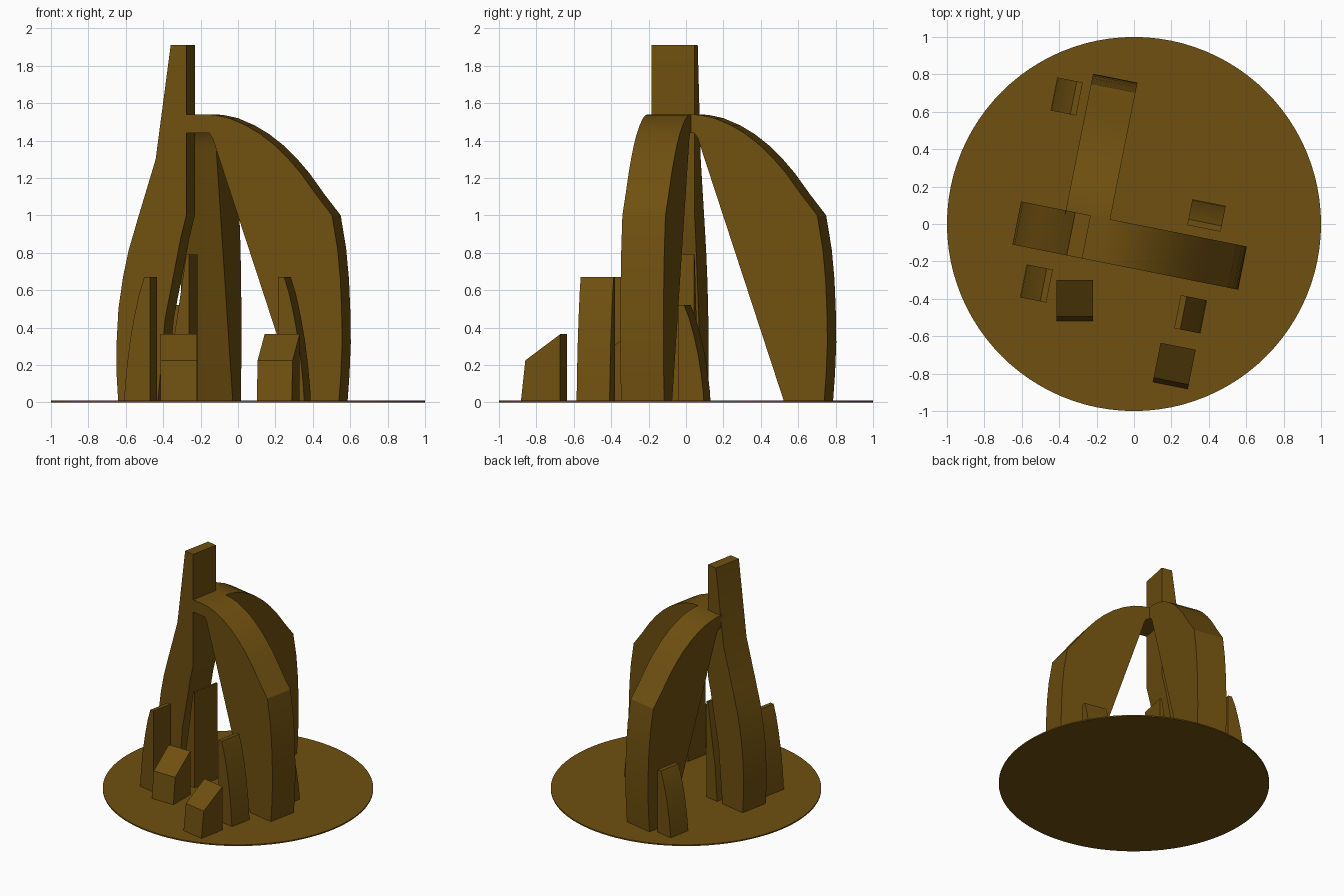
import bpy, bmesh, math

cube = bpy.data.objects.get("Cube")
if cube:
    bpy.data.objects.remove(cube, do_unlink=True)

bronze = bpy.data.materials.new("dark_bronze")
bronze.use_nodes = True
color = (0.16, 0.08, 0.005, 1)
bronze.diffuse_color = color
bronze.node_tree.nodes["Principled BSDF"].inputs["Base Color"].default_value = color

TURN = math.radians(-11.3)


def finish(name, bm, turn):
    bmesh.ops.recalc_face_normals(bm, faces=bm.faces)
    mesh = bpy.data.meshes.new(name)
    bm.to_mesh(mesh)
    bm.free()
    mesh.materials.append(bronze)
    obj = bpy.data.objects.new(name, mesh)
    bpy.context.collection.objects.link(obj)
    obj.rotation_euler.z = turn
    bpy.ops.object.select_all(action='DESELECT')
    obj.select_set(True)
    bpy.context.view_layer.objects.active = obj
    bpy.ops.object.shade_smooth_by_angle(angle=math.radians(18))
    return obj


def slab(name, profile, start, end, along='x', turn=TURN):
    """Extrude a (distance, height) profile sideways from start to end."""
    bm = bmesh.new()
    place = (lambda d, z: (d, start, z)) if along == 'x' else (lambda d, z: (start, d, z))
    face = bm.faces.new([bm.verts.new(place(d, z)) for d, z in profile])
    move = (0, end - start, 0) if along == 'x' else (end - start, 0, 0)
    out = bmesh.ops.extrude_face_region(bm, geom=[face], use_keep_orig=True)
    verts = [g for g in out["geom"] if isinstance(g, bmesh.types.BMVert)]
    bmesh.ops.translate(bm, verts=verts, vec=move)
    return finish(name, bm, turn)


# round base plate
bm = bmesh.new()
bmesh.ops.create_cone(bm, cap_ends=True, segments=96, radius1=1, radius2=1, depth=0.01)
bmesh.ops.translate(bm, verts=bm.verts, vec=(0, 0, 0.005))
finish("base_plate", bm, 0)

# two curved arch legs sharing one profile
arch = [(0.51, 0), (0.727, 0), (0.738, 0.15), (0.745, 0.32), (0.742, 0.5), (0.735, 0.66),
        (0.72, 0.82), (0.69, 1.0), (0.6, 1.115), (0.52, 1.225), (0.45, 1.305),
        (0.38, 1.373), (0.3, 1.435), (0.22, 1.482), (0.13, 1.52), (0.05, 1.537)]
crown = [(0.02, 1.44), (0.04, 1.41), (0.056, 1.36)]


def arch_profile(shift, root):
    pts = arch + [(0, 1.54), (root, 1.54), (root, 1.44)] + crown
    return [(d + shift, z) for d, z in pts]


slab("side_arch", arch_profile(-0.13, -0.12), -0.235, 0)
slab("back_arch", arch_profile(0, -0.02), -0.372, -0.13, along='y')

# tall tower leg
slab("tower", [(-0.39, 0), (-0.35, 0.45), (-0.316, 0.62), (-0.265, 0.88), (-0.235, 1.0),
               (-0.235, 1.91), (-0.32, 1.91), (-0.402, 1.3), (-0.5, 0.98), (-0.55, 0.81),
               (-0.58, 0.67), (-0.605, 0.5), (-0.616, 0.3), (-0.615, 0.15), (-0.606, 0)],
     -0.235, 0)


# small fins, upright on one side and curved on the other
def fin(name, inner, outer, height, start, end, along='x'):
    curve = [(0.23, 1), (0.42, 0.87), (0.6, 0.7), (0.77, 0.5), (0.9, 0.28), (0.97, 0.12), (1, 0)]
    pts = [(inner, 0), (inner, height)]
    pts += [(inner + (outer - inner) * t, height * h) for t, h in curve]
    slab(name, pts, start, end, along)


fin("front_fin_a", -0.378, -0.52, 0.67, -0.504, -0.324)
fin("front_fin_b", 0.32, 0.462, 0.67, -0.504, -0.324)
fin("back_fin", -0.417, -0.555, 0.52, 0.508, 0.688)
fin("side_fin", 0.05, 0.19, 0.52, 0.28, 0.462, along='y')
slab("inner_fin", [(-0.22, 0), (-0.22, 0.79), (-0.235, 0.79), (-0.275, 0.52),
                   (-0.31, 0.3), (-0.335, 0)], -0.235, 0)


# low blocks with sloped tops
def wedge(name, front, back, start, end, turn):
    slab(name, [(front, 0), (front + 0.025, 0.225), (back, 0.365), (back, 0)],
         start, end, 'y', turn)


wedge("wedge_block_a", -0.52, -0.3, -0.415, -0.22, 0)
wedge("wedge_block_b", -0.81, -0.595, 0.264, 0.455, TURN)
